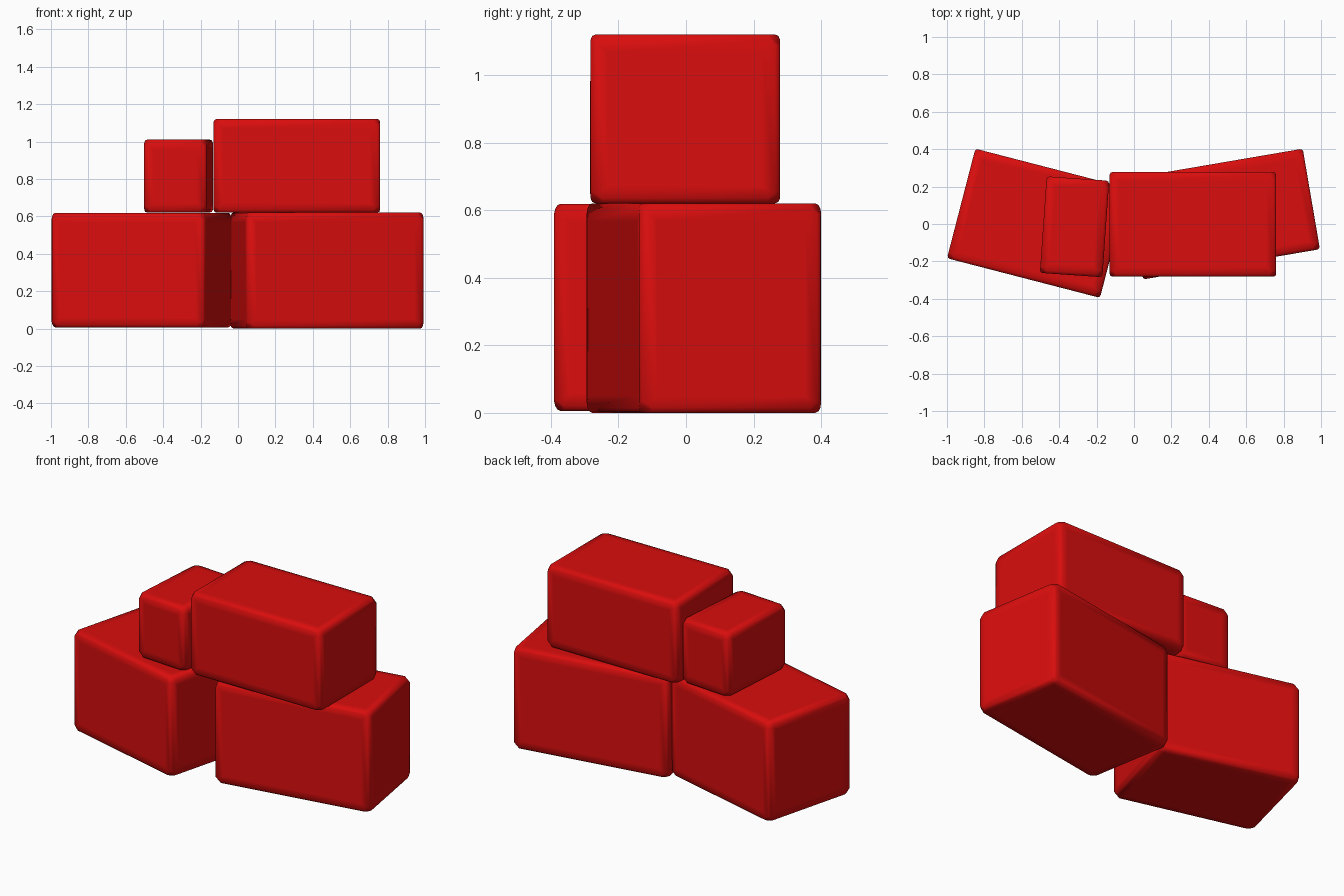
import bpy, bmesh, math
from mathutils import Matrix

if "Cube" in bpy.data.objects:
    bpy.data.objects.remove(bpy.data.objects["Cube"])

red = bpy.data.materials.new("red")
red.diffuse_color = (0.70, 0.004, 0.004, 1)
red.use_nodes = True
red.node_tree.nodes["Principled BSDF"].inputs["Base Color"].default_value = red.diffuse_color


def block(name, centre, size, turn):
    """Smooth-shaded box with clipped corners and softened edges."""
    bm = bmesh.new()
    bmesh.ops.create_cube(bm, size=1)
    bmesh.ops.scale(bm, vec=size, verts=bm.verts)
    # clip the eight corners
    bmesh.ops.bevel(bm, geom=bm.verts[:], offset=0.045, offset_type='OFFSET',
                    segments=1, affect='VERTICES')
    # soften the twelve long edges
    long_edges = [e for e in bm.edges if e.calc_length() > 0.15]
    bmesh.ops.bevel(bm, geom=long_edges, offset=0.015, offset_type='OFFSET',
                    segments=2, profile=0.5, affect='EDGES')
    # support loop keeps the shading of the six sides flat in the middle
    bm.normal_update()
    sides = [f for f in bm.faces if f.calc_area() > 0.06]
    bmesh.ops.inset_individual(bm, faces=sides, thickness=0.04, depth=0.0)
    for f in bm.faces:
        f.smooth = True
    bmesh.ops.transform(bm, verts=bm.verts, matrix=Matrix.Translation(centre)
                        @ Matrix.Rotation(math.radians(turn), 4, 'Z'))
    mesh = bpy.data.meshes.new(name)
    bm.to_mesh(mesh)
    bm.free()
    mesh.materials.append(red)
    bpy.context.collection.objects.link(bpy.data.objects.new(name, mesh))


# bottom row
block("lower_left_brick", (-0.515, 0.004, 0.312), (0.845, 0.605, 0.612), -14.5)
block("lower_right_brick", (0.475, 0.053, 0.31), (0.96, 0.545, 0.62), 9.7)
# top row
block("upper_long_brick", (0.315, -0.002, 0.87), (0.89, 0.56, 0.50), 0)
block("upper_small_brick", (-0.318, -0.015, 0.815), (0.335, 0.517, 0.39), -4)
